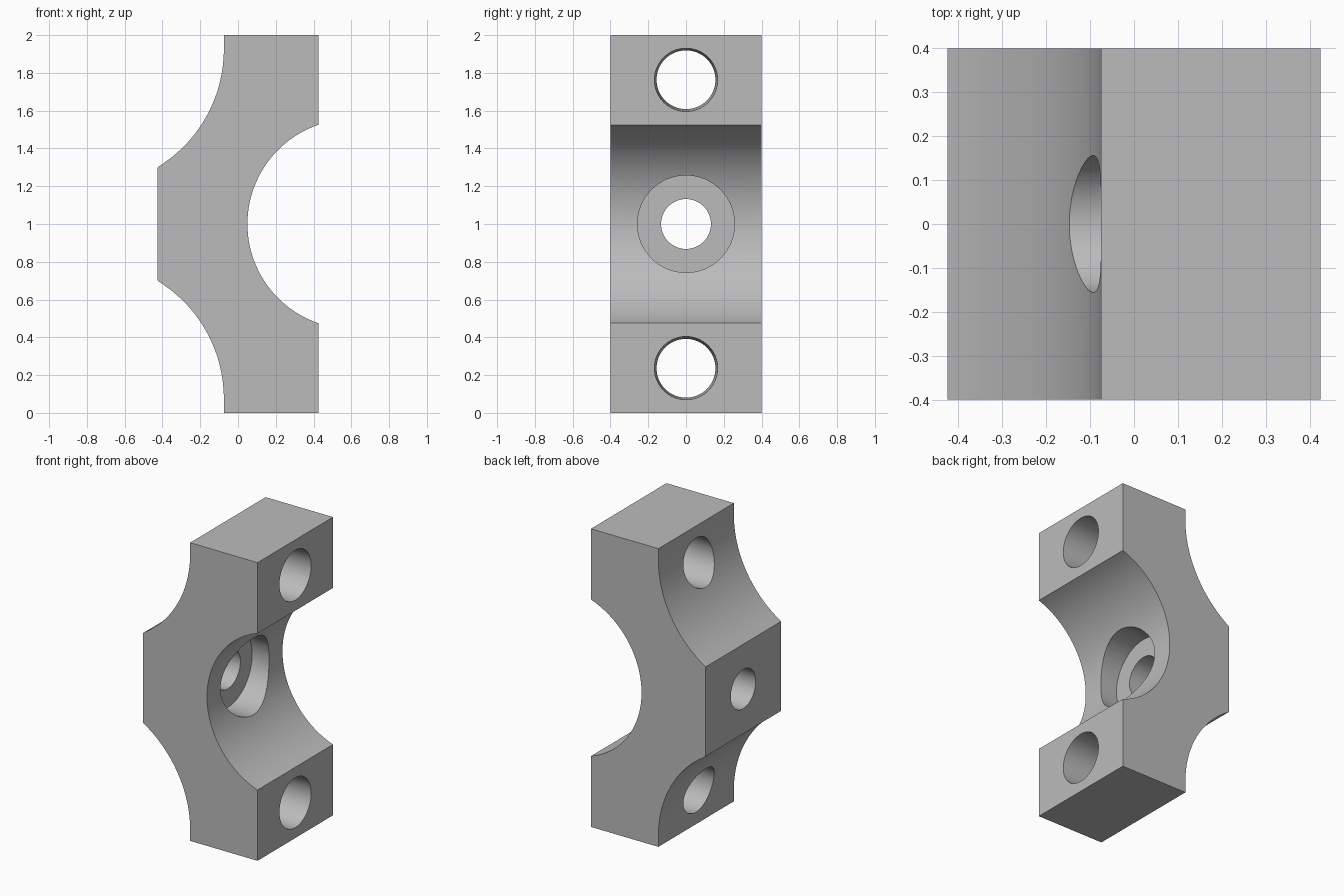
import bpy, bmesh, math
from mathutils import Matrix

if "Cube" in bpy.data.objects:
    bpy.data.objects.remove(bpy.data.objects["Cube"], do_unlink=True)

GREY = (0.5, 0.5, 0.5, 1)
HALF_DEPTH = 0.4

mat = bpy.data.materials.new("plain grey")
mat.use_nodes = True
mat.diffuse_color = GREY
mat.node_tree.nodes["Principled BSDF"].inputs["Base Color"].default_value = GREY


def arc(cx, cz, r, start, end, steps):
    """Points along an arc in the XZ plane, angles in radians."""
    angles = [start + (end - start) * i / steps for i in range(steps + 1)]
    return [(cx + r * math.cos(a), cz + r * math.sin(a)) for a in angles]


def add_object(name, bm):
    bmesh.ops.recalc_face_normals(bm, faces=bm.faces)
    mesh = bpy.data.meshes.new(name)
    bm.to_mesh(mesh)
    bm.free()
    mesh.materials.append(mat)
    obj = bpy.data.objects.new(name, mesh)
    bpy.context.collection.objects.link(obj)
    return obj


def drill(body, name, z, x_left, x_right, r_left, r_right):
    """Cut a round, optionally tapered, hole along X."""
    bm = bmesh.new()
    place = Matrix.Translation(((x_left + x_right) / 2, 0, z)) @ Matrix.Rotation(math.pi / 2, 4, "Y")
    bmesh.ops.create_cone(bm, cap_ends=True, segments=64, radius1=r_left,
                          radius2=r_right, depth=x_right - x_left, matrix=place)
    cutter = add_object(name, bm)
    cutter.hide_render = True
    mod = body.modifiers.new(name, "BOOLEAN")
    mod.operation = "DIFFERENCE"
    mod.solver = "EXACT"
    mod.object = cutter
    bpy.context.view_layer.objects.active = body
    bpy.ops.object.modifier_apply(modifier=name)
    bpy.data.objects.remove(cutter, do_unlink=True)


# Upper half of the outline: saddle on the right, concave shoulder on the left
half_angle = math.asin(0.525 / 0.555)
saddle = arc(0.605, 1, 0.555, math.pi, math.pi - half_angle, 28)
shoulder = arc(-0.805, 1.925, 0.73, 0, -math.asin(0.625 / 0.73), 28)
upper = saddle + [(0.425, 2), (-0.075, 2)] + shoulder[:-1] + [(-0.425, 1.3)]
lower = [(x, 2 - z) for x, z in reversed(upper[1:])]

# Clamp body
bm = bmesh.new()
face = bm.faces.new([bm.verts.new((x, -HALF_DEPTH, z)) for x, z in upper + lower])
extruded = bmesh.ops.extrude_face_region(bm, geom=[face])
verts = [v for v in extruded["geom"] if isinstance(v, bmesh.types.BMVert)]
bmesh.ops.translate(bm, verts=verts, vec=(0, 2 * HALF_DEPTH, 0))
body = add_object("clamp_body", bm)

# Tapered bolt holes, centre hole and its counterbore
for side in (-1, 1):
    drill(body, "bolt_hole", 1 + side * 0.763, -0.5, 0.5, 0.147, 0.169)
drill(body, "centre_hole", 1, -0.6, 0.6, 0.132, 0.132)
drill(body, "counterbore", 1, -0.075, 0.6, 0.257, 0.257)

# Smooth curves, crisp edges
bpy.ops.object.select_all(action="DESELECT")
body.select_set(True)
bpy.context.view_layer.objects.active = body
bpy.ops.object.shade_smooth_by_angle(angle=math.radians(25))
